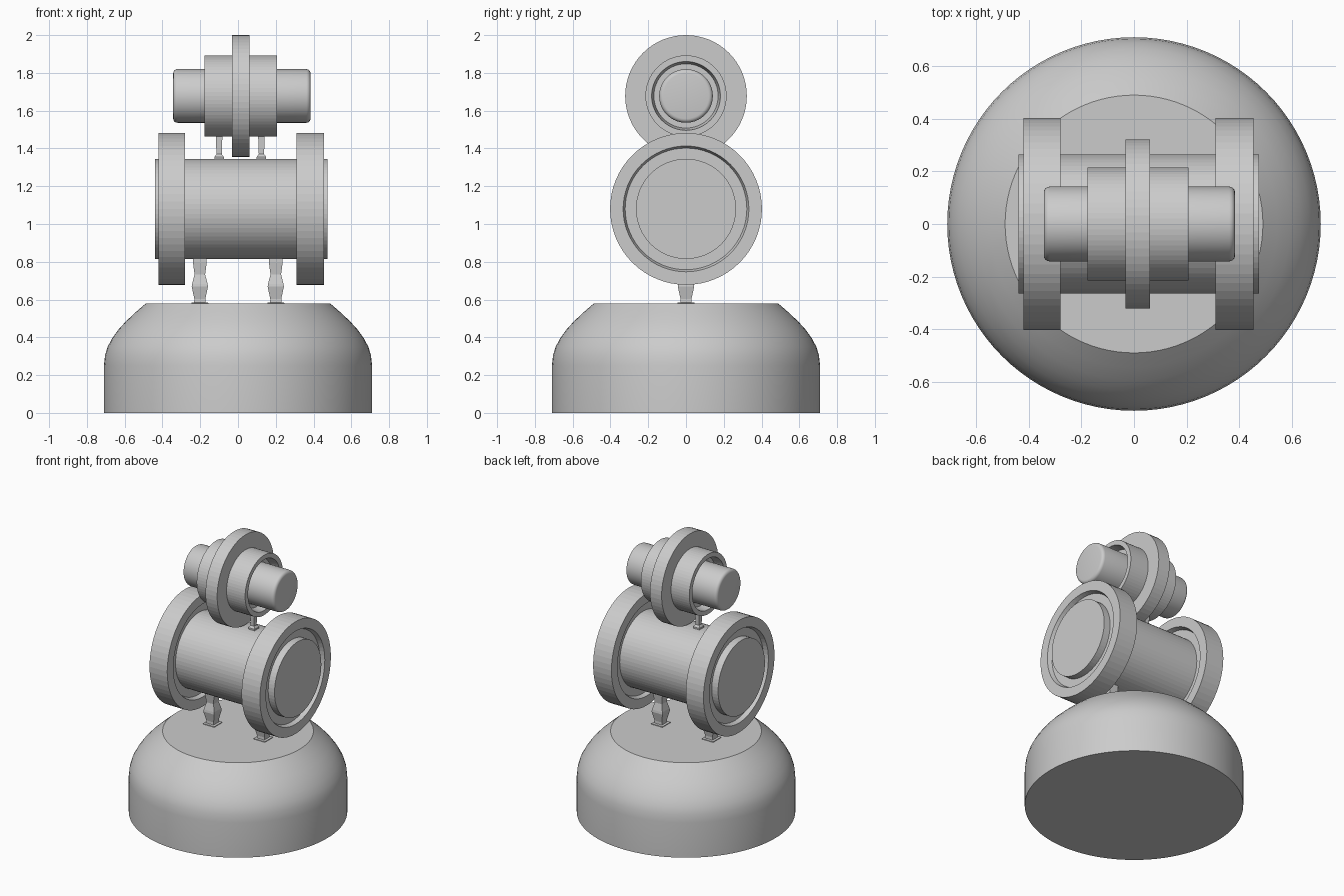
import bpy, bmesh
from math import cos, sin, pi, radians
from mathutils import Matrix

if "Cube" in bpy.data.objects:
    bpy.data.objects.remove(bpy.data.objects["Cube"])

TO_X = Matrix.Rotation(pi / 2, 4, 'Y')


def lathe(name, profile, loc=(0, 0, 0), segs=64, matrix=None, phase=0.0, smooth=None):
    """Spin (radius, height) points about z, cap both ends, place the result."""
    bm = bmesh.new()
    rings = [[bm.verts.new((r * cos(phase + 2 * pi * i / segs),
                            r * sin(phase + 2 * pi * i / segs), h))
              for i in range(segs)] for r, h in profile]
    for a, b in zip(rings, rings[1:]):
        for i in range(segs):
            j = (i + 1) % segs
            bm.faces.new((a[i], a[j], b[j], b[i]))
    bm.faces.new(rings[0][::-1])
    bm.faces.new(rings[-1])
    if matrix:
        bm.transform(matrix)
    bmesh.ops.recalc_face_normals(bm, faces=bm.faces)
    mesh = bpy.data.meshes.new(name)
    bm.to_mesh(mesh)
    bm.free()
    ob = bpy.data.objects.new(name, mesh)
    ob.location = loc
    bpy.context.collection.objects.link(ob)
    if smooth:
        bpy.ops.object.select_all(action='DESELECT')
        ob.select_set(True)
        bpy.context.view_layer.objects.active = ob
        bpy.ops.object.shade_smooth_by_angle(angle=radians(smooth))
    return ob


def collar(name, x0, x1, r, rim, floor, depth, z):
    """Wheel along x with a recessed web on both faces."""
    profile = [(0.05, x0 + depth), (floor, x0 + depth), (rim, x0), (r, x0),
               (r, x1), (rim, x1), (floor, x1 - depth), (0.05, x1 - depth)]
    return lathe(name, profile, (0, 0, z), matrix=TO_X)


def post(name, x, z, profile):
    """Square turned post, given as (half width, height)."""
    return lathe(name, [(w * 2 ** 0.5, h) for w, h in profile], (x, 0, z), 4, phase=pi / 4)


# Domed base with a flat top
lathe("base", [(0.71, 0), (0.71, 0.25), (0.704, 0.305), (0.69, 0.35), (0.666, 0.395),
               (0.634, 0.44), (0.594, 0.484), (0.545, 0.53), (0.49, 0.578)], segs=96, smooth=30)

# Lower drum with its two wheels
Z1 = 1.08
lathe("drum", [(0.265, -0.44), (0.265, 0.475)], (0, 0, Z1), matrix=TO_X)
collar("left_wheel", -0.42, -0.28, 0.402, 0.333, 0.322, 0.03, Z1)
collar("right_wheel", 0.31, 0.455, 0.402, 0.333, 0.322, 0.03, Z1)

# Upper stack: flange, sleeve and rounded pin
Z2 = 1.678
lathe("flange", [(0.322, -0.032), (0.322, 0.06)], (0, 0, Z2), matrix=TO_X)
collar("sleeve", -0.177, 0.207, 0.215, 0.182, 0.17, 0.06, Z2)
b = 0.022
arc = [(0.142 - b + b * sin(t * pi / 8), b - b * cos(t * pi / 8)) for t in range(5)]
lathe("pin", [(r, -0.343 + h) for r, h in arc] + [(r, 0.384 - h) for r, h in arc[::-1]],
      (0, 0, Z2), matrix=TO_X, smooth=40)

# Turned posts under the drum and under the sleeve
big = [(0.045, 0), (0.045, 0.01), (0.03, 0.012), (0.029, 0.03), (0.043, 0.095),
       (0.041, 0.11), (0.028, 0.16), (0.036, 0.22), (0.036, 0.29)]
small = [(0.025, -0.012), (0.025, 0.01), (0.014, 0.025), (0.018, 0.14)]
for side, x_big, x_small in (("left", -0.202, -0.1), ("right", 0.2, 0.124)):
    post(side + "_lower_post", x_big, 0.573, big)
    post(side + "_upper_post", x_small, 1.345, small)
